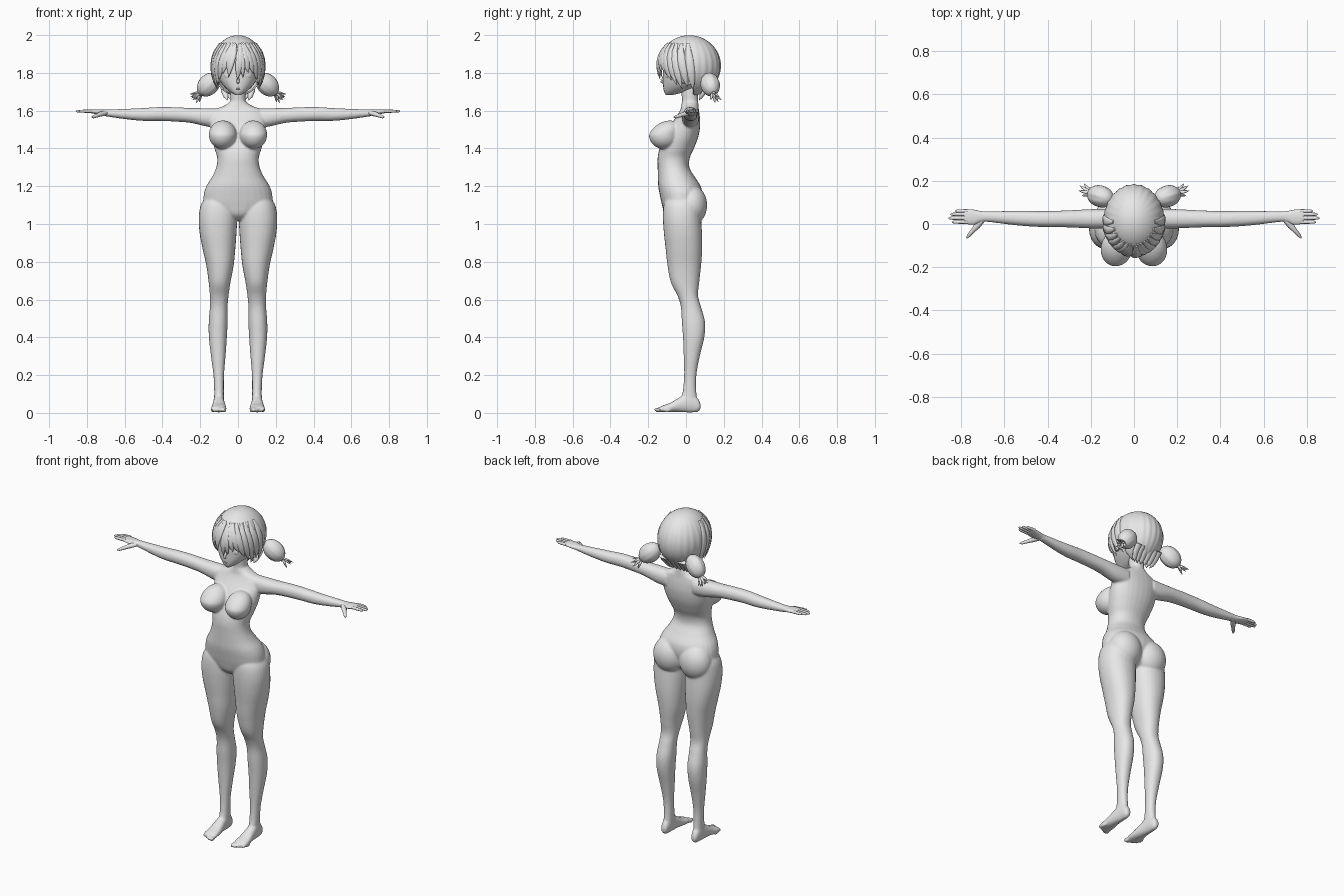
import bpy, bmesh, math
from mathutils import Vector, Matrix

old = bpy.data.objects.get("Cube")
if old:
    bpy.data.objects.remove(old, do_unlink=True)

clay = bpy.data.materials.new("light_grey")
clay.use_nodes = True
clay.diffuse_color = (0.8, 0.8, 0.8, 1)
clay.node_tree.nodes["Principled BSDF"].inputs["Base Color"].default_value = (0.8, 0.8, 0.8, 1)


def finish(bm, name, angle=60):
    """Turn a bmesh into a smooth shaded object."""
    bmesh.ops.recalc_face_normals(bm, faces=bm.faces[:])
    mesh = bpy.data.meshes.new(name)
    bm.to_mesh(mesh)
    bm.free()
    mesh.materials.append(clay)
    obj = bpy.data.objects.new(name, mesh)
    bpy.context.collection.objects.link(obj)
    bpy.ops.object.select_all(action='DESELECT')
    obj.select_set(True)
    bpy.context.view_layer.objects.active = obj
    bpy.ops.object.shade_smooth_by_angle(angle=math.radians(angle))
    return obj


def skin(bm, rings):
    """Bridge rings of points into a capped tube."""
    rings = [[bm.verts.new(p) for p in ring] for ring in rings]
    n = len(rings[0])
    for a, b in zip(rings, rings[1:]):
        for i in range(n):
            j = (i + 1) % n
            bm.faces.new((a[i], a[j], b[j], b[i]))
    bm.faces.new(rings[0])
    bm.faces.new(rings[-1])


def spline(rows, steps=5):
    """Catmull-Rom interpolation between rows of numbers."""
    rows = [Vector(r) for r in rows]
    out = []
    for i in range(len(rows) - 1):
        p0, p1 = rows[max(i - 1, 0)], rows[i]
        p2, p3 = rows[i + 1], rows[min(i + 2, len(rows) - 1)]
        for k in range(steps):
            t = k / steps
            out.append(0.5 * (2 * p1 + (p2 - p0) * t + (2 * p0 - 5 * p1 + 4 * p2 - p3) * t * t
                              + (3 * p1 - p0 - 3 * p2 + p3) * t ** 3))
    return out + [rows[-1]]


def loft(bm, axis, rows, side=1, n=28, power=0.92):
    """Rows are (position on axis, low, high, low, high) of the other two axes."""
    rings = []
    for t, a0, a1, b0, b1 in spline(rows):
        ring = []
        for i in range(n):
            c, s = math.cos(math.tau * i / n), math.sin(math.tau * i / n)
            u = (a0 + a1) / 2 + (a1 - a0) / 2 * math.copysign(abs(c) ** power, c)
            v = (b0 + b1) / 2 + (b1 - b0) / 2 * math.copysign(abs(s) ** power, s)
            x, y, z = {"x": (t, u, v), "y": (u, t, v), "z": (u, v, t)}[axis]
            ring.append((side * x, y, z))
        rings.append(ring)
    skin(bm, rings)


def ball(bm, center, radii, side=1, turn=0):
    """Ellipsoid, mirrored by side."""
    m = (Matrix.Translation((side * center[0], center[1], center[2]))
         @ Matrix.Rotation(side * turn, 4, 'Z') @ Matrix.Diagonal((*radii, 1)))
    return bmesh.ops.create_uvsphere(bm, u_segments=28, v_segments=18, radius=1, matrix=m)["verts"]


def tube(bm, path, sizes, up, n=10):
    """Tube along a path; sizes are (half width, half thickness), up is the thin direction."""
    path = [Vector(p) for p in path]
    rings = []
    for i, p in enumerate(path):
        tangent = (path[min(i + 1, len(path) - 1)] - path[max(i - 1, 0)]).normalized()
        across = tangent.cross(up(p)).normalized()
        out = across.cross(tangent)
        w, h = sizes[i]
        rings.append([p + across * w * math.cos(math.tau * k / n) + out * h * math.sin(math.tau * k / n)
                      for k in range(n)])
    skin(bm, rings)


# Body: torso, neck, limbs and feet fused into one smooth skin
body = bmesh.new()
torso = [(1.02, .03, -.08, .02), (1.05, .10, -.112, .06), (1.1, .175, -.127, .075), (1.15, .182, -.138, .085),
         (1.2, .168, -.147, .078), (1.25, .137, -.149, .046), (1.3, .115, -.15, .018), (1.35, .11, -.15, .02),
         (1.4, .125, -.14, .042), (1.46, .14, -.115, .065), (1.52, .147, -.085, .075), (1.57, .145, -.05, .073),
         (1.605, .125, -.03, .068), (1.625, .075, -.025, .066), (1.645, .046, -.022, .065)]
loft(body, "z", [(z, -w, w, f, b) for z, w, f, b in torso])
loft(body, "z", [(z, -w, w, f, b) for z, w, f, b in
                 ((1.58, .05, -.02, .06), (1.65, .041, -.021, .063), (1.70, .04, -.025, .065), (1.76, .04, -.03, .07))])
leg = [(1.15, .03, .165, -.10, .07), (1.1, .006, .197, -.118, .08), (1.03, .004, .208, -.122, .08),
       (.95, .008, .203, -.117, .085), (.87, .014, .188, -.108, .086), (.78, .023, .168, -.098, .08),
       (.69, .04, .155, -.08, .07), (.62, .05, .149, -.045, .064), (.56, .055, .149, -.027, .08),
       (.48, .055, .155, -.022, .101), (.4, .059, .154, -.016, .097), (.3, .066, .143, -.012, .073),
       (.2, .074, .13, -.01, .055), (.12, .075, .126, -.016, .054), (.06, .075, .126, -.03, .06), (.03, .08, .12, -.02, .06)]
foot = [(.077, .09, .115, .02, .05), (.06, .08, .123, .005, .08), (.02, .075, .128, .002, .11),
        (-.03, .07, .133, .004, .085), (-.08, .063, .14, .004, .055), (-.12, .06, .143, .004, .04), (-.14, .065, .14, .005, .03)]
arm = [(.09, -.02, .07, 1.51, 1.612), (.16, -.022, .07, 1.515, 1.613), (.25, -.018, .066, 1.535, 1.614),
       (.33, -.015, .062, 1.542, 1.618), (.42, -.014, .06, 1.546, 1.619), (.5, -.01, .061, 1.546, 1.614),
       (.58, -.002, .06, 1.553, 1.61), (.66, .008, .059, 1.564, 1.607), (.71, .012, .058, 1.572, 1.605)]
for s in (1, -1):
    loft(body, "z", leg, s)
    loft(body, "y", foot, s)
    loft(body, "x", arm, s)
    ball(body, (.088, .03, 1.1), (.098, .082, .105), s)
    for v in ball(body, (.081, -.115, 1.472), (.073, .082, .076), s, .25):
        v.co.y += 0.4 * max(0, v.co.z - 1.472)
    for i in range(5):
        ball(body, (.071 + .016 * i, -.146 + .004 * i * i * .7, .016), (.0105 if i == 0 else .0085, .023, .013), s)
body = finish(body, "body")
fuse = body.modifiers.new("fuse", 'REMESH')
fuse.mode = 'VOXEL'
fuse.voxel_size = 0.006
fuse.use_smooth_shade = True
relax = body.modifiers.new("relax", 'SMOOTH')
relax.factor = 0.5
relax.iterations = 5

# Hands with four fingers and a thumb
for s, label in ((1, "left"), (-1, "right")):
    hand = bmesh.new()
    loft(hand, "x", [(.68, .012, .057, 1.569, 1.605), (.71, .008, .06, 1.574, 1.605), (.74, -.003, .066, 1.58, 1.606),
                     (.775, .0, .068, 1.586, 1.606), (.787, .006, .064, 1.59, 1.604)], s)
    for y, tip in ((.009, .842), (.027, .858), (.045, .85), (.06, .828)):
        loft(hand, "x", [(x, y - r, y + r, 1.597 - r, 1.597 + r) for x, r in
                         ((.77, .0085), ((.77 + tip) / 2, .008), (tip - .012, .007), (tip - .003, .0045), (tip, .001))], s, 12)
    tube(hand, [(s * x, y, z) for x, y, z in ((.70, .025, 1.588), (.725, -.008, 1.582), (.747, -.033, 1.574),
                                              (.766, -.055, 1.567), (.774, -.066, 1.565))],
         [(.016, .012), (.015, .013), (.01, .01), (.008, .008), (.002, .002)], lambda p: Vector((0, 0, 1)))
    finish(hand, label + "_hand")

# Head with pointed chin, nose, ears and softly raised eyes
head = bmesh.new()
loft(head, "z", [(z, -w, w, f, b) for z, w, f, b in
                 ((1.682, .012, -.106, -.075), (1.70, .043, -.116, -.005), (1.73, .076, -.121, .06), (1.77, .102, -.122, .11),
                  (1.82, .114, -.122, .14), (1.88, .108, -.115, .14), (1.94, .08, -.08, .11), (1.97, .03, -.03, .06))])
tube(head, [(0, -.114, 1.79), (0, -.124, 1.765), (0, -.131, 1.752), (0, -.116, 1.743)],
     [(.004, .004), (.007, .007), (.008, .006), (.003, .003)], lambda p: Vector((0, -1, .3)))
tube(head, [(x, -.119 + 6 * x * x, 1.716) for x in (-.018, -.008, 0, .008, .018)],
     [(.001, .001), (.003, .003), (.003, .003), (.003, .003), (.001, .001)], lambda p: Vector((0, -1, 0)))
for s in (1, -1):
    ball(head, (.048, -.104, 1.788), (.027, .008, .02), s, .35)
    ball(head, (.108, .02, 1.765), (.012, .02, .03), s, -.3)
finish(head, "head")

# Hair cap with combed ridges, open at the face
CENTER, RX, RY, RZ = Vector((0, .018, 1.838)), .139, .165, .161


def scalp(az, z, lift=1.0):
    """Point on the hair shell; az is measured from the front."""
    d = (z - CENTER.z) / RZ
    k = math.sqrt(max(0, 1 - d * d)) if d > 0 else 1 - .3 * d * d
    return Vector((math.sin(az) * RX * k * lift, CENTER.y - math.cos(az) * RY * k * lift, z))


def outward(p):
    return Vector(((p.x - CENTER.x) / RX, (p.y - CENTER.y) / RY, .6 * (p.z - CENTER.z) / RZ))


cap = bmesh.new()
bmesh.ops.create_uvsphere(cap, u_segments=96, v_segments=40, radius=1)
for v in cap.verts:
    az = math.atan2(v.co.x, -v.co.y)
    ridge = 1 + .012 * math.cos(24 * az) * (1 - v.co.z ** 2)
    v.co = CENTER + Vector((v.co.x * RX * ridge, v.co.y * RY * ridge, v.co.z * RZ))
gone = [f for f in cap.faces if f.calc_center_median().y < -.03 and f.calc_center_median().z < 1.87
        or f.calc_center_median().y < .04 and f.calc_center_median().z < 1.74]
bmesh.ops.delete(cap, geom=gone, context='FACES')
cap = finish(cap, "hair_cap")
thick = cap.modifiers.new("thickness", 'SOLIDIFY')
thick.thickness = 0.008
thick.offset = -1

# Fringe, side and nape locks that follow the scalp
locks = bmesh.new()
profile = [(.35, 1), (.8, 1), (1, 1), (1, 1), (.9, .9), (.6, .7), (.04, .1)]


def lock(az0, z0, az1, z1, width, lift=.98):
    path = []
    for i in range(7):
        t = i / 6
        path.append(scalp(az0 + (az1 - az0) * t ** 1.2, z0 + (z1 - z0) * t, lift + .02 * math.sin(math.pi * t)))
    tube(locks, path, [(w * width, h * .008) for w, h in profile], outward)


lock(.1, 1.95, -.02, 1.765, .019, 1.0)
lock(.05, 1.95, .22, 1.785, .017)
for s in (1, -1):
    for a0, a1, z1, w in ((.2, .42, 1.80, .02), (.3, .66, 1.795, .021), (.5, .88, 1.76, .021), (.75, 1.08, 1.735, .02),
                          (.95, 1.28, 1.715, .021), (1.2, 1.5, 1.725, .022), (1.5, 1.72, 1.71, .022)):
        lock(s * a0, 1.955, s * a1, z1, w)
    lock(s * .12, 1.95, s * .3 - .1, 1.775, .016, .99)
    for x in (.015, .045, .07):
        tube(locks, [(s * x, .13, 1.74), (s * x, .1, 1.705), (s * x * .9, .08, 1.675), (s * x * .8, .07, 1.655)],
             [(.022, .012), (.02, .012), (.014, .01), (.001, .001)], lambda p: Vector((0, 1, 0)))
finish(locks, "hair_locks")

# Low bunches with a tie and spiky ends
for s, label in ((1, "left"), (-1, "right")):
    bunch = bmesh.new()
    for v in ball(bunch, (0, 0, 0), (.071, .05, .054)):
        v.co.yz *= 1 + .02 * math.cos(10 * math.atan2(v.co.y, v.co.z))
    bmesh.ops.transform(bunch, verts=bunch.verts[:], matrix=Matrix.Translation((s * .155, .128, 1.738))
                        @ Matrix.Rotation(s * .3, 4, 'Z') @ Matrix.Rotation(s * .75, 4, 'Y'))
    ball(bunch, (.196, .142, 1.694), (.016, .016, .016), s)
    for dx, dy, dz in ((.06, .012, -.008), (.055, .035, -.024), (.035, .045, -.04), (.025, .012, -.055),
                       (.045, -.012, -.04), (.008, .03, -.05), (.05, .015, -.03)):
        root = Vector((s * .196, .142, 1.696))
        tip = Vector((s * dx, dy, dz))
        tube(bunch, [root, root + tip * .4 + Vector((0, 0, .003)), root + tip * .75, root + tip],
             [(.006, .005), (.009, .006), (.006, .004), (.0008, .0008)], lambda p: Vector((.2, .3, 1)), 8)
    finish(bunch, label + "_bunch")
